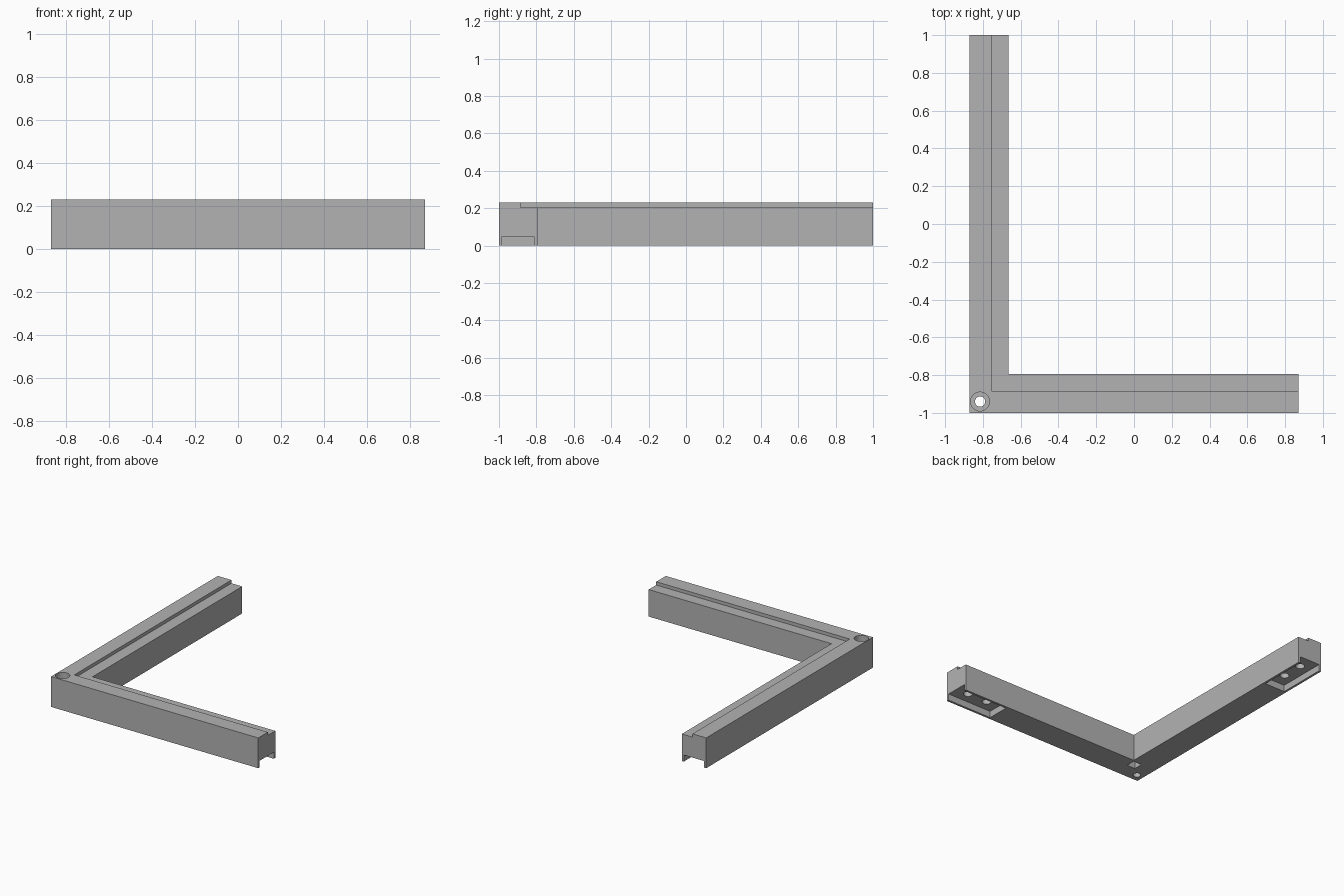
import bpy, bmesh
from mathutils import Vector

cube = bpy.data.objects.get("Cube")
if cube:
    bpy.data.objects.remove(cube, do_unlink=True)

HX, HY, HEIGHT = 0.87, 1.0, 0.23      # outer half sizes and height
WIDTH, LIP, WALL = 0.205, 0.115, 0.017
STEP_Z, RECESS_Z, RECESS_LEN = 0.205, 0.05, 0.38
EXTRA = 0.05                          # cutter overshoot

grey = bpy.data.materials.new("light grey")
grey.use_nodes = True
colour = (0.45, 0.45, 0.45, 1)
grey.diffuse_color = colour
grey.node_tree.nodes["Principled BSDF"].inputs["Base Color"].default_value = colour


def prism(name, outline, z0, z1):
    """Extrude a flat outline between two heights."""
    bm = bmesh.new()
    face = bm.faces.new([bm.verts.new((x, y, z0)) for x, y in outline])
    up = bmesh.ops.extrude_face_region(bm, geom=[face])
    verts = [g for g in up["geom"] if isinstance(g, bmesh.types.BMVert)]
    bmesh.ops.translate(bm, verts=verts, vec=(0, 0, z1 - z0))
    bmesh.ops.recalc_face_normals(bm, faces=bm.faces)
    mesh = bpy.data.meshes.new(name)
    bm.to_mesh(mesh)
    bm.free()
    mesh.materials.append(grey)
    obj = bpy.data.objects.new(name, mesh)
    bpy.context.collection.objects.link(obj)
    return obj


def box(name, x0, x1, y0, y1, z0, z1):
    return prism(name, [(x0, y0), (x1, y0), (x1, y1), (x0, y1)], z0, z1)


def cylinder(name, x, y, radius, z0, z1):
    bpy.ops.mesh.primitive_cylinder_add(vertices=32, radius=radius, depth=z1 - z0,
                                        location=(x, y, (z0 + z1) / 2))
    obj = bpy.context.object
    obj.name = name
    obj.data.materials.append(grey)
    return obj


def angle_outline(inset, width, over=0.0):
    """Corner outline: a strip of the given width, inset from the outer edges."""
    x0, y0, x1, y1 = inset - HX, inset - HY, HX + over, HY + over
    return [(x0, y0), (x1, y0), (x1, y0 + width), (x0 + width, y0 + width),
            (x0 + width, y1), (x0, y1)]


# Corner frame, and the lowered step along its inner side
frame = prism("corner_frame", angle_outline(0, WIDTH), 0, HEIGHT)
cutters = [prism("step_cutter", angle_outline(LIP, WIDTH, EXTRA), STEP_Z, HEIGHT + EXTRA)]

# Open-ended recess with two blind holes under each arm end
near, far = WALL, WIDTH - WALL
mid = WIDTH / 2
cutters.append(box("front_recess_cutter", HX - RECESS_LEN, HX + EXTRA,
                   near - HY, far - HY, -EXTRA, RECESS_Z))
cutters.append(box("side_recess_cutter", near - HX, far - HX,
                   HY - RECESS_LEN, HY + EXTRA, -EXTRA, RECESS_Z))
for back in (0.105, 0.275):
    cutters.append(cylinder("front_hole_cutter", HX - back, mid - HY, 0.032, 0.0, 0.15))
    cutters.append(cylinder("side_hole_cutter", mid - HX, HY - back, 0.032, 0.0, 0.15))

# Counterbored through hole and square socket at the corner
hole = Vector((-0.815, -0.94))
cutters.append(cylinder("bolt_hole_cutter", hole.x, hole.y, 0.027, -EXTRA, HEIGHT + EXTRA))
cutters.append(cylinder("counterbore_cutter", hole.x, hole.y, 0.05, 0.13, HEIGHT + EXTRA))
cutters.append(box("socket_cutter", -0.745, -0.675, -0.878, -0.808, -EXTRA, 0.1))

# Cut everything out of the frame
bpy.ops.object.select_all(action='DESELECT')
bpy.context.view_layer.objects.active = frame
frame.select_set(True)
for cutter in cutters:
    cutter.hide_render = True
    mod = frame.modifiers.new(cutter.name, 'BOOLEAN')
    mod.operation = 'DIFFERENCE'
    mod.solver = 'EXACT'
    mod.object = cutter
    bpy.ops.object.modifier_apply(modifier=mod.name)
    bpy.data.objects.remove(cutter, do_unlink=True)
bpy.ops.object.shade_smooth_by_angle(angle=0.5)
